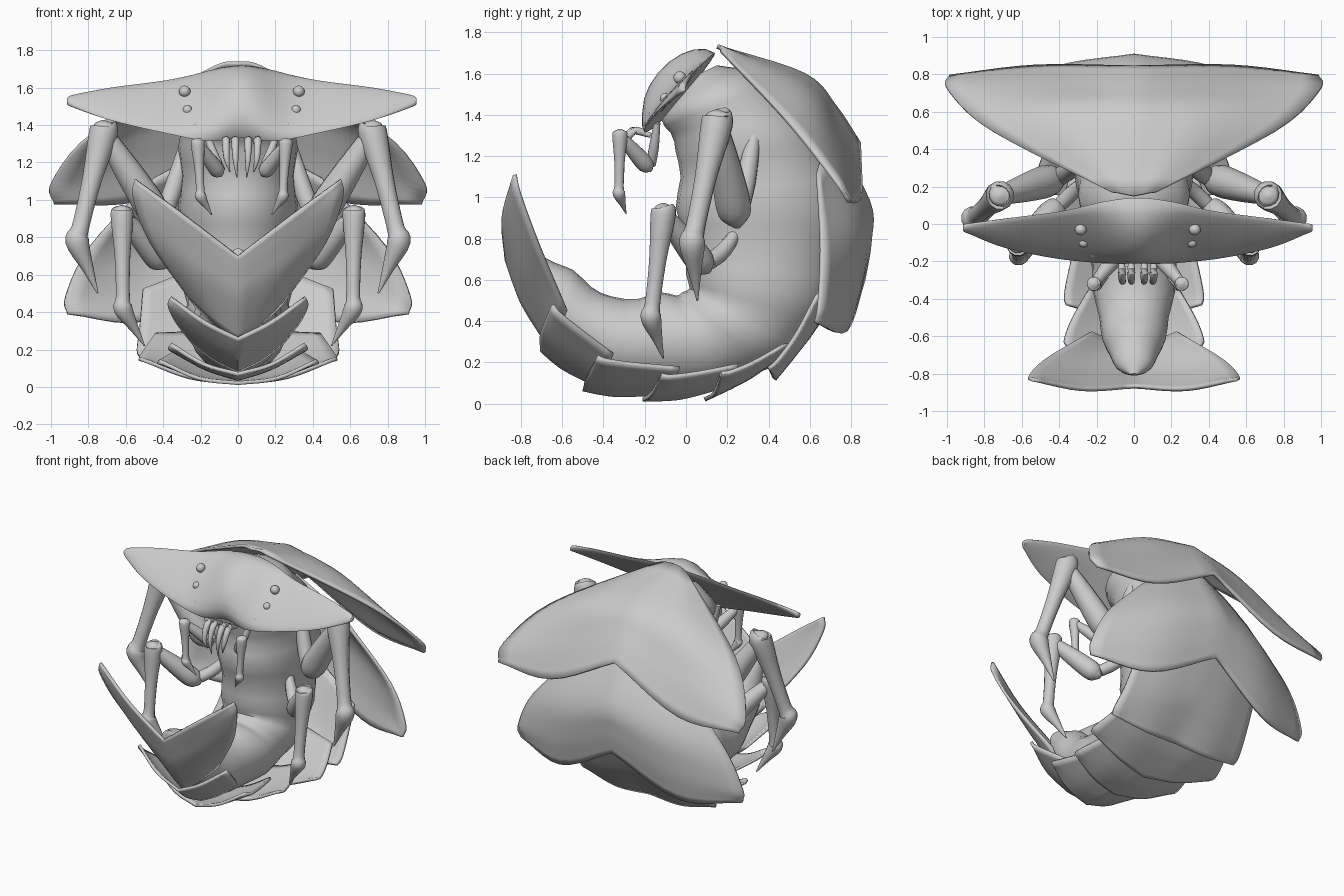
import bpy, bmesh, math
from mathutils import Vector as V

if "Cube" in bpy.data.objects:
    bpy.data.objects.remove(bpy.data.objects["Cube"])


def spline(pts, n):
    """Catmull-Rom samples through tuples of any length."""
    out = []
    last = len(pts) - 1
    for i in range(last):
        b, c = pts[i], pts[i + 1]
        a = pts[i - 1] if i else [2 * q - r for q, r in zip(b, c)]
        d = pts[i + 2] if i + 2 <= last else [2 * r - q for q, r in zip(b, c)]
        for k in range(n):
            t = k / n
            out.append([0.5 * (2 * q + (r - p) * t + (2 * p - 5 * q + 4 * r - s) * t * t
                        + (3 * q - p - 3 * r + s) * t ** 3) for p, q, r, s in zip(a, b, c, d)])
    out.append(list(pts[-1]))
    return out


def loft(name, rings, closed=True, angle=50):
    """Skin a list of equal-length point rows."""
    bm = bmesh.new()
    rows = [[bm.verts.new(p) for p in r] for r in rings]
    n = len(rows[0])
    for a, b in zip(rows, rows[1:]):
        for i in range(n if closed else n - 1):
            j = (i + 1) % n
            bm.faces.new((a[i], a[j], b[j], b[i]))
    if closed:
        bm.faces.new(rows[0])
        bm.faces.new(rows[-1])
    bmesh.ops.recalc_face_normals(bm, faces=bm.faces)
    me = bpy.data.meshes.new(name)
    bm.to_mesh(me)
    bm.free()
    ob = bpy.data.objects.new(name, me)
    bpy.context.collection.objects.link(ob)
    bpy.ops.object.select_all(action='DESELECT')
    ob.select_set(True)
    bpy.context.view_layer.objects.active = ob
    bpy.ops.object.shade_smooth_by_angle(angle=math.radians(angle))
    return ob


def ellipse(c, u, w, n):
    return [c + u * math.cos(a) + w * math.sin(a) for a in (j * math.tau / n for j in range(n))]


def tube(name, pts, radii, seg=12):
    """Round limb through points with a radius at each."""
    s = spline([(*p, r) for p, r in zip(pts, radii)], 4)
    rings = []
    for i, p in enumerate(s):
        t = (V(s[min(i + 1, len(s) - 1)][:3]) - V(s[max(i - 1, 0)][:3])).normalized()
        u = t.cross(V((0.3, 1, 0.1))).normalized()
        r = max(p[3], 0.003)
        rings.append(ellipse(V(p[:3]), u * r, t.cross(u) * r, seg))
    loft(name, rings)


# curled body: inner (y, z), outer (y, z), half width
body = [(-.02, 1.56, .15, 1.64, .13), (-.12, 1.38, .36, 1.60, .29), (-.05, 1.22, .62, 1.35, .32),
        (-.05, .95, .77, .98, .32), (.0, .63, .70, .49, .30), (-.02, .54, .48, .21, .28),
        (-.12, .54, .10, .07, .26), (-.36, .52, -.36, .10, .22), (-.55, .65, -.68, .32, .17),
        (-.71, .72, -.80, .60, .10), (-.80, .74, -.81, .72, .02)]
rings = []
for k, (iy, iz, oy, oz, w) in enumerate(spline(body, 4)):
    g = 0.97 + 0.03 * math.cos(k * math.tau / 4)      # segment grooves
    c, h = V((0, (iy + oy) / 2, (iz + oz) / 2)), V((0, (iy - oy) / 2, (iz - oz) / 2))
    rings.append(ellipse(c, h * g, V((w * g, 0, 0)), 24))
loft("body", rings)

# overlapping plates: rear centre (y, z), rear tip (x, y, z), overlap with the one before
plates = [(.84, 1.26, .985, .79, .98, 0), (.86, .60, .91, .63, .39, .2), (.42, .13, .53, .40, .17, .2),
          (.09, .02, .52, .17, .15, .4), (-.21, .02, .42, -.12, .14, .4), (-.50, .07, .36, -.43, .23, .3),
          (-.70, .26, .36, -.645, .48, .2), (-.87, .70, .55, -.83, 1.11, .2)]
CURL = V((0, 0, .85))


def outward(p, d):
    return p + V((0, p.y, p.z - CURL.z)).normalized() * d


old_c, old_t = V((0, .15, 1.73)), V((.12, .17, 1.71))     # neck edge
prev_c, prev_t = old_c, old_t
for i, (cy, cz, tx, ty, tz, lap) in enumerate(plates):
    big = i < 2
    rc, rt = V((0, cy, cz)), V((tx, ty, tz))
    fc, ft = prev_c.lerp(old_c, lap), prev_t.lerp(old_t, lap)
    if i:
        fc, ft = outward(fc, -.03), outward(ft, -.03)
        ft.x *= .55 if i < 3 else .65
    run = (rc - fc).length
    mc = outward((fc + rc) / 2, run * (.15 if big else .05))
    mt = outward((ft + rt) / 2, run * .03)
    mt.x = ft.x + .74 * (rt.x - ft.x)
    grid = []
    rows = []
    for k, (c, t) in enumerate(((fc, ft), (mc, mt), (rc, rt))):
        m = outward((c + t) / 2, (.01, .05, .03)[k] if big else (.02, .02, .035)[k])
        if k == 2 and big:
            m += V((.03, 0, -.13))                        # lobed rear edge
        rows.append([*c, *m, *t])
        if k == 1:                                        # blunt side corner
            e = mt.lerp(rt, .72)
            e.x = rt.x + .01
            e = outward(e, .01)
            rows.append(None)
    # fill the corner row from its neighbours, keeping the blunt tip
    a, b = rows[1], rows[3]
    bow = outward((mc + rc) / 2, .02 if big else .005)
    mid = outward((V(a[3:6]) + V(b[3:6])) / 2, .03 if big else .005)
    rows[2] = [*bow, *mid, *e]
    for f in spline(rows, 5):
        half = spline([f[0:3], f[3:6], f[6:9]], 5)
        grid.append([(-x, y, z) for x, y, z in half[:0:-1]] + half)
    ob = loft("tail_fan" if i == 7 else f"back_plate_{i + 1}", grid, closed=False)
    mod = ob.modifiers.new("thickness", 'SOLIDIFY')
    mod.thickness = .02
    mod.offset = 0
    old_c, old_t, prev_c, prev_t = prev_c, prev_t, rc, rt

# wide head shield: x, upper (y, z), lower (y, z); domed in the middle
HX = .02
half = [(0, .14, 1.70, -.17, 1.33), (.18, .12, 1.685, -.20, 1.315), (.40, .07, 1.64, -.19, 1.355),
        (.70, .03, 1.60, -.13, 1.425), (.90, .0, 1.56, -.05, 1.495), (.935, -.01, 1.54, -.03, 1.515)]
rings = []
for x, uy, uz, ly, lz in spline([(-s[0],) + s[1:] for s in half[:0:-1]] + half, 5):
    c, h = V((x + HX, (uy + ly) / 2, (uz + lz) / 2)), V((0, (uy - ly) / 2, (uz - lz) / 2))
    n = V((0, -.8, .6))
    bulge = .018 + .132 * math.exp(-(x / .2) ** 2)
    rings.append([c + h * math.cos(a) + n * math.sin(a) * (bulge if math.sin(a) > 0 else .018)
                  for a in (j * math.tau / 20 for j in range(20))])
loft("head_shield", rings, angle=70)

# limbs: hip, thigh base, knee, ankle, claw tip, thickness
limbs = {
    "upper_leg": ((.28, .33, 1.30), (.40, .25, .86), (.72, .15, 1.36), (.86, .03, .78), (.75, .055, .50), .083),
    "lower_leg": ((.24, .25, .84), (.39, .11, .64), (.62, -.11, .92), (.615, -.17, .42), (.50, -.11, .22), .066),
    "arm": ((.19, -.14, 1.36), (.11, -.17, 1.13), (.235, -.32, 1.30), (.22, -.325, 1.02), (.16, -.29, .92), .04)}
for side, s in (("left", -1), ("right", 1)):
    for name, (*joints, size) in limbs.items():
        dx = HX if name == "arm" else 0
        hip, base, knee, ankle, tip = [V((s * x + dx, y, z)) for x, y, z in joints]
        up = V((0, 0, size))
        tube(f"{side}_{name}_hip", [hip, hip.lerp(base, .5), base + up * .7], [size * q for q in (.4, .6, .6)])
        tube(f"{side}_{name}_thigh", [base, base.lerp(knee, .15), base.lerp(knee, .5), knee],
             [size * q for q in (.25, 1, .95, .6)])
        tube(f"{side}_{name}_shin",
             [knee + up * .8, knee + up * .55, knee, knee.lerp(ankle, .45), knee.lerp(ankle, .88), ankle,
              ankle.lerp(tip, .5), tip],
             [size * q for q in (.1, .65, .95, .65, .58, .78, .4, .05)])
    # three eyes and two mouth feelers per side
    for i, (x, y, z) in enumerate([(.305, -.03, 1.58), (.29, -.10, 1.48), (.24, -.16, 1.40)]):
        bpy.ops.mesh.primitive_uv_sphere_add(segments=16, ring_count=10, radius=.031 - .005 * i,
                                             location=(s * x + HX, y, z))
        bpy.context.object.name = f"{side}_eye_{i + 1}"
        bpy.ops.object.shade_smooth()
    for i in range(2):
        x = s * (.035 + .05 * i)
        tube(f"{side}_feeler_{i + 1}", [(x + HX, -.17, 1.30), (x + HX, -.26, 1.32), (x * .95 + HX, -.31, 1.22),
                                        (x * .75 + HX, -.30, 1.12 + .03 * i)], [.012, .022, .016, .003], seg=8)
